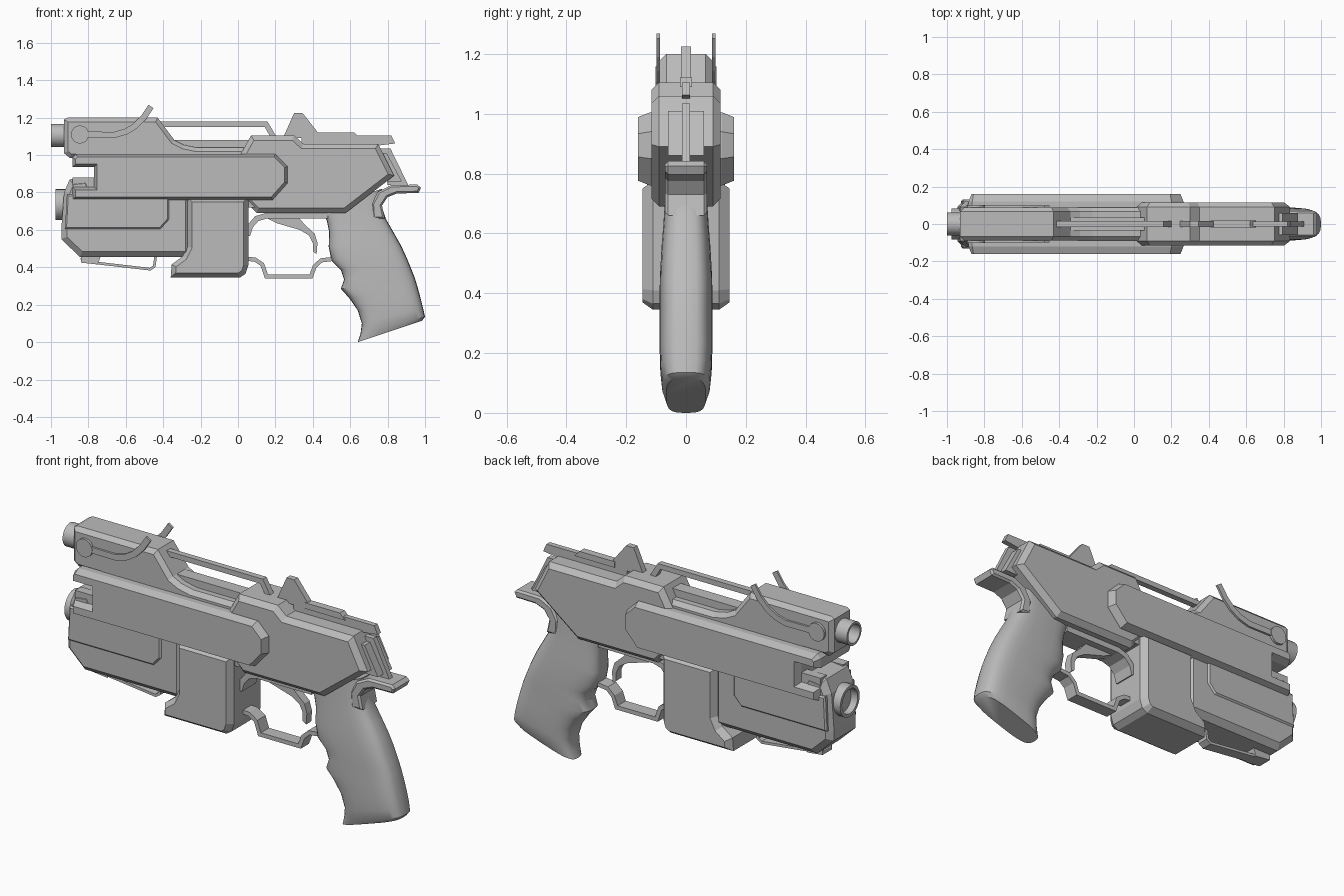
import bpy, bmesh, math
from mathutils import Vector

if "Cube" in bpy.data.objects:
    bpy.data.objects.remove(bpy.data.objects["Cube"])

GREY = (0.5, 0.5, 0.5, 1)
metal = bpy.data.materials.new("plain_grey")
metal.use_nodes = True
metal.diffuse_color = GREY
metal.node_tree.nodes["Principled BSDF"].inputs["Base Color"].default_value = GREY


def finish(name, bm, smooth=False):
    bmesh.ops.recalc_face_normals(bm, faces=bm.faces)
    mesh = bpy.data.meshes.new(name)
    bm.to_mesh(mesh)
    bm.free()
    mesh.materials.append(metal)
    obj = bpy.data.objects.new(name, mesh)
    bpy.context.collection.objects.link(obj)
    if smooth:
        bpy.ops.object.select_all(action='DESELECT')
        obj.select_set(True)
        bpy.context.view_layer.objects.active = obj
        bpy.ops.object.shade_smooth_by_angle(angle=math.radians(35))
    return obj


def prism(name, pts, half, inset=0, drop=None, y=0):
    """Side profile extruded across y, with both caps chamfered."""
    drop = inset if drop is None else drop
    bm = bmesh.new()
    a = [bm.verts.new((px, y - half + drop, pz)) for px, pz in pts]
    b = [bm.verts.new((px, y + half - drop, pz)) for px, pz in pts]
    caps = [bm.faces.new(a), bm.faces.new(b[::-1])]
    n = len(pts)
    for i in range(n):
        j = (i + 1) % n
        bm.faces.new((a[j], a[i], b[i], b[j]))
    bmesh.ops.recalc_face_normals(bm, faces=bm.faces)
    if inset:
        bmesh.ops.inset_region(bm, faces=caps, thickness=inset, use_even_offset=True)
        for cap, s in zip(caps, (-1, 1)):
            for v in cap.verts:
                v.co.y = y + s * half
    return finish(name, bm)


def strip(name, path, thick, half, y=0):
    """Flat bar of constant thickness following a side-view path."""
    p = [Vector(q) for q in path]
    left, right = [], []
    for i, q in enumerate(p):
        d0 = (q - p[max(i - 1, 0)]).normalized()
        d1 = (p[min(i + 1, len(p) - 1)] - q).normalized()
        d = (d0 + d1).normalized()
        ref = d1 if d1.length else d0
        off = Vector((-d.y, d.x)) * thick / 2 / max(d.dot(ref), 0.5)
        left.append(q + off)
        right.append(q - off)
    return prism(name, left + right[::-1], half, y=y)


def tube(name, z, r, x0, x1):
    """Open-mouthed barrel end along x."""
    prof = [(x1, r), (x0, r), (x0, r * 0.8), (x0 + 0.06, r * 0.78), (x0 + 0.06, 0.002)]
    bm = bmesh.new()
    n = 28
    rings = [[bm.verts.new((px, pr * math.cos(math.tau * k / n), z + pr * math.sin(math.tau * k / n)))
              for k in range(n)] for px, pr in prof]
    for ra, rb in zip(rings, rings[1:]):
        for k in range(n):
            bm.faces.new((ra[k], ra[(k + 1) % n], rb[(k + 1) % n], rb[k]))
    bm.faces.new(rings[0])
    bm.faces.new(rings[-1])
    return finish(name, bm, True)


# Upper barrel shroud and central core
prism("upper_shroud", [(-.93, 1.01), (-.93, 1.19), (-.91, 1.2), (-.43, 1.2), (-.34, 1.08), (-.29, 1.055),
                       (-.22, 1.04), (.06, 1.04), (.06, .92), (-.76, .92), (-.77, .985), (-.9, .985)],
      .088, .022)
prism("upper_deck", [(-.36, 1.0), (-.36, 1.08), (.08, 1.08), (.08, 1.0)], .035)
prism("core", [(-.77, .72), (-.77, .97), (.15, .97), (.15, .72)], .105)

# Long side rail housing with a notched front
prism("side_rail_housing", [(-.885, .76), (-.885, .83), (-.77, .83), (-.77, .935), (-.885, .935), (-.885, .985),
                            (-.865, 1.005), (.2, 1.005), (.265, .94), (.265, .85), (.185, .76)],
      .16, .016, .04)
for s in (-1, 1):
    prism("notch_ledge", [(-.885, .82), (-.885, .88), (-.76, .88), (-.76, .82)], .025, y=s * .095)

# Lower forward housing, its raised panel and underside bar
prism("lower_housing", [(-.945, .6), (-.93, .8), (-.9, .87), (-.8, .88), (-.76, .8), (-.25, .8),
                        (-.25, .455), (-.845, .455), (-.945, .55)], .122, .03)
prism("housing_panel", [(-.925, .605), (-.915, .79), (-.37, .79), (-.37, .655), (-.415, .605)],
      .13, .008)
strip("underside_bar", [(-.84, .45), (-.8, .428), (-.47, .39), (-.448, .405), (-.44, .46)], .014, .03)
prism("underside_lug", [(-.84, .47), (-.84, .425), (-.75, .415), (-.73, .47)], .04)

# Barrel ends
tube("upper_muzzle", 1.105, .062, -1.0, -.88)
tube("lower_muzzle", .735, .083, -.975, -.88)

# Magazine with flared foot
prism("magazine", [(-.27, .775), (-.27, .51), (-.295, .46), (-.355, .415), (-.36, .345), (.01, .345),
                   (.04, .365), (.055, .41), (.055, .775)], .146, .025, .035)

# Receiver
prism("receiver", [(0, .98), (.07, 1.105), (.3, 1.105), (.35, 1.06), (.75, 1.06), (.835, .89),
                   (.575, .69), (.1, .69), (.05, .74), (0, .8)], .116, .026)

# Top carry rail, sight and rear fin
strip("top_rail", [(-.45, 1.165), (.15, 1.165), (.2, 1.08)], .028, .016)
prism("sight", [(.24, 1.09), (.3, 1.225), (.345, 1.225), (.42, 1.13), (.44, 1.09)], .016)
prism("sight_rail", [(.34, 1.04), (.34, 1.1), (.42, 1.105), (.82, 1.105), (.84, 1.062), (.7, 1.045)], .014)
prism("rail_step", [(.41, 1.09), (.41, 1.122), (.62, 1.122), (.65, 1.09)], .02)
prism("rear_fin", [(.76, 1.035), (.815, 1.035), (.91, .84), (.8, .84)], .014)
prism("rear_plate", [(.75, 1.01), (.795, 1.01), (.875, .86), (.8, .86)], .06)

# Curved side levers with round pivots
for s in (-1, 1):
    strip("side_lever", [(-.85, 1.11), (-.66, 1.108), (-.6, 1.125), (-.55, 1.155), (-.505, 1.2), (-.465, 1.26)],
          .032, .006, y=s * .093)
    prism("lever_pivot", [(-.845 + .048 * math.cos(math.tau * k / 24), 1.11 + .048 * math.sin(math.tau * k / 24))
                          for k in range(24)], .009, y=s * .093)

# Trigger group
strip("trigger_frame", [(.05, .57), (.065, .62), (.1, .66), (.15, .675), (.48, .675)], .03, .06)
strip("trigger_guard", [(.04, .445), (.09, .442), (.13, .415), (.152, .35), (.39, .35), (.41, .405),
                        (.445, .437), (.51, .445)], .022, .035)
prism("trigger", [(.14, .67), (.21, .635), (.33, .6), (.38, .57), (.4, .53), (.4, .485), (.42, .47),
                  (.425, .53), (.41, .58), (.48, .59), (.48, .67)][:9] + [(.36, .625), (.32, .67)],
      .022)

# Sculpted grip: front point, back point and half width of each section
sections = [(.44, .71, .77, .82, .068), (.475, .65, .77, .72, .072), (.487, .59, .79, .66, .076),
            (.485, .51, .83, .59, .082), (.5, .435, .87, .52, .086), (.55, .385, .9, .455, .088),
            (.567, .335, .925, .395, .088), (.55, .285, .945, .345, .088), (.595, .235, .96, .295, .088),
            (.64, .17, .975, .24, .088), (.662, .1, .99, .18, .086), (.655, .045, 1.0, .135, .08),
            (.64, 0, .985, .115, .066)]
bm = bmesh.new()
count = 28
rings = []
for fx, fz, bx, bz, w in sections:
    ring = []
    for k in range(count):
        c, s = math.cos(math.tau * k / count), math.sin(math.tau * k / count)
        u = math.copysign(abs(c) ** .6, c) / 2 + .5
        v = math.copysign(abs(s) ** .6, s) * w
        ring.append(bm.verts.new((fx + (bx - fx) * u, v, fz + (bz - fz) * u)))
    rings.append(ring)
for ra, rb in zip(rings, rings[1:]):
    for k in range(count):
        bm.faces.new((ra[k], ra[(k + 1) % count], rb[(k + 1) % count], rb[k]))
bm.faces.new(rings[0])
bm.faces.new(rings[-1])
finish("grip", bm, True)

# Curved tang above the web of the hand
prism("grip_tang", [(.72, .66), (.715, .74), (.75, .805), (.82, .84), (.96, .842), (.978, .825), (.965, .797),
                    (.85, .795), (.8, .775), (.77, .73), (.785, .66)], .07, .01)
